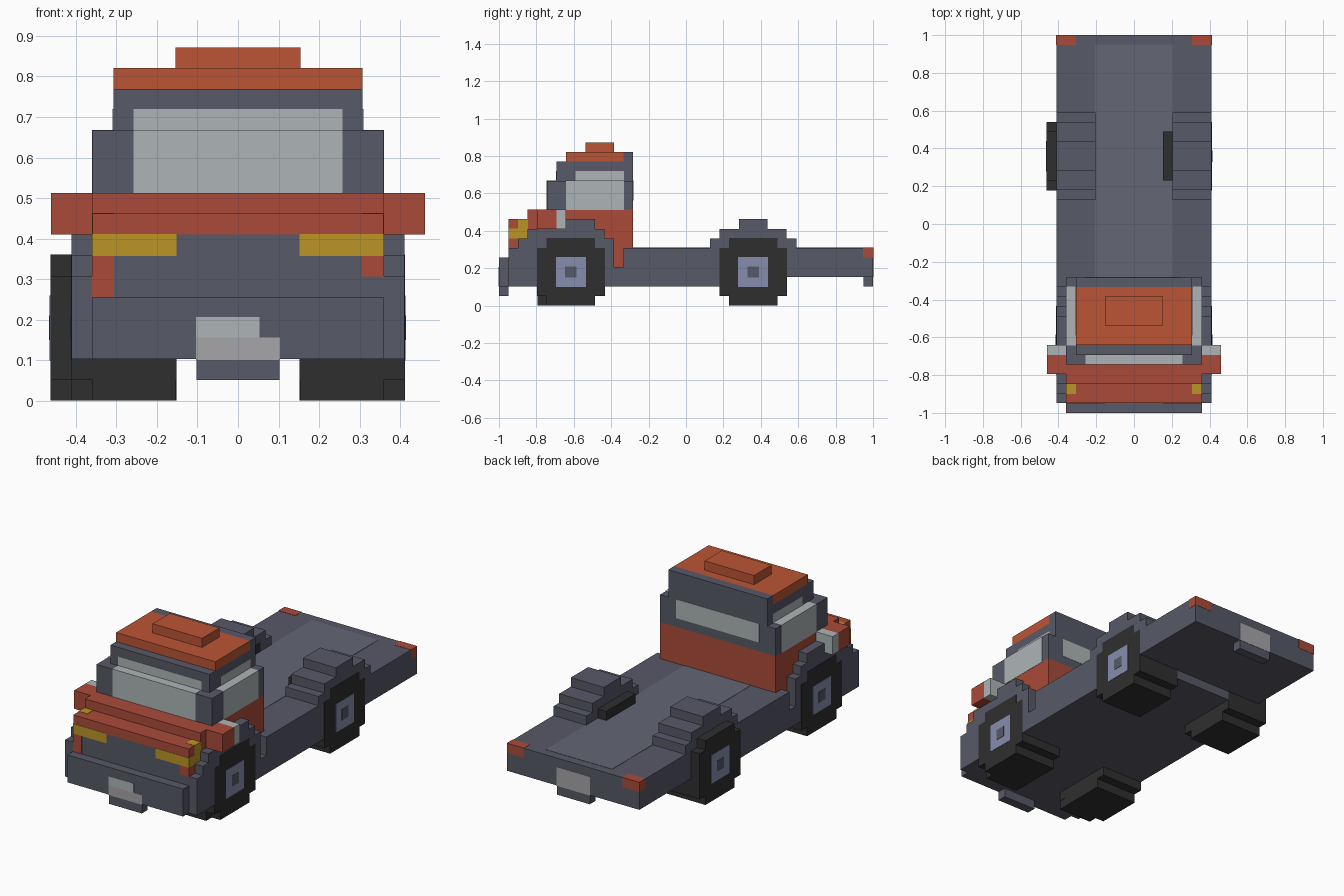
import bpy, bmesh

if "Cube" in bpy.data.objects:
    bpy.data.objects.remove(bpy.data.objects["Cube"])

U = 2 / 39          # one block of the grid
E = 0.03            # tiny overlap that lifts colour panels off the body


def mat(name, r, g, b):
    m = bpy.data.materials.new(name)
    m.diffuse_color = (r, g, b, 1)
    m.use_nodes = True
    m.node_tree.nodes["Principled BSDF"].inputs["Base Color"].default_value = m.diffuse_color
    return m


BODY = mat("slate", 0.095, 0.10, 0.135)
BED = mat("light_slate", 0.125, 0.135, 0.175)
RED = mat("red", 0.40, 0.07, 0.04)
ROOF = mat("orange_red", 0.50, 0.09, 0.035)
GLASS = mat("glass", 0.42, 0.46, 0.47)
PLATE = mat("plate", 0.38, 0.38, 0.40)
LAMP = mat("yellow", 0.50, 0.30, 0.02)
TYRE = mat("tyre", 0.028, 0.028, 0.03)
HUB = mat("hub", 0.24, 0.27, 0.42)


def solid(name, x0, x1, spans, material, lift=0.0):
    """Extrude a stepped side profile; spans are (z0, z1, y0, y1) rows in blocks."""
    right = [p for z0, z1, _, y1 in spans for p in ((y1 + lift, z0), (y1 + lift, z1))]
    left = [p for z0, z1, y0, _ in reversed(spans) for p in ((y0 - lift, z1), (y0 - lift, z0))]
    pts = right + left
    zlo, zhi = spans[0][0], spans[-1][1]
    pts = [(y, z - lift if z == zlo and lift and z > 0 else z + lift if z == zhi else z)
           for y, z in pts]
    bm = bmesh.new()
    face = bm.faces.new([bm.verts.new(((x0 - lift) * U, y * U - 1, z * U)) for y, z in pts])
    out = bmesh.ops.extrude_face_region(bm, geom=[face])
    moved = [v for v in out["geom"] if isinstance(v, bmesh.types.BMVert)]
    bmesh.ops.translate(bm, verts=moved, vec=((x1 - x0 + 2 * lift) * U, 0, 0))
    bmesh.ops.recalc_face_normals(bm, faces=bm.faces)
    me = bpy.data.meshes.new(name)
    bm.to_mesh(me)
    bm.free()
    me.materials.append(material)
    ob = bpy.data.objects.new(name, me)
    bpy.context.collection.objects.link(ob)
    return ob


def box(name, x0, x1, y0, y1, z0, z1, material, lift=0.0):
    return solid(name, x0, x1, [(z0, z1, y0, y1)], material, lift)


def pair(name, x0, x1, spans, material, lift=0.0):
    solid(name + "_right", x0, x1, spans, material, lift)
    solid(name + "_left", -x1, -x0, spans, material, lift)


# Chassis and flat bed
solid("front_chassis", -8, 8, [(2, 4, 1, 13), (4, 6, 1, 12)], BODY)
solid("bed", -8, 8, [(2, 3, 13, 30), (3, 6, 13, 39)], BODY)
box("bed_centre", -4, 4, 14, 38, 5, 6, BED, E)
pair("tail_lamp", 6, 8, [(5, 6, 38, 39)], RED, E)
box("rear_plate", -2, 2, 38, 39, 3, 5, PLATE, E)
box("rear_plate_base", -2, 2, 38, 39, 2, 3, BODY)

# Bumper and front plate
box("front_bumper", -7, 7, 0, 2, 2, 5, BODY)
box("front_plate_base", -2, 2, 0, 1, 1, 4, BODY)
box("front_plate_lower", -2, 2, 0, 0.5, 2, 3, PLATE, E)
box("front_plate_upper", -2, 1, 0, 0.5, 3, 4, GLASS, E)

# Nose, lamps and bonnet
box("grille", -7, 7, 1, 4, 5, 8, BODY)
box("bonnet_front", -7, 7, 1, 4, 8, 9, RED)
pair("headlamp", 3, 7, [(7, 8, 1, 3)], LAMP, E)
pair("lamp_top", 6, 7, [(8, 9, 2, 3)], LAMP, E)
box("indicator_right", 6, 7, 1, 2, 6, 7, RED, E)
box("indicator_left", -7, -6, 1, 2, 5, 7, RED, E)
solid("lower_cab", -7, 7, [(4, 6, 11, 14), (6, 8, 4, 14), (8, 10, 3, 14)], RED)
pair("mirror", 7, 9, [(8, 10, 4, 6)], RED)
pair("mirror_glass", 7, 9, [(8, 10, 6, 7)], GLASS)

# Upper cab with windows
box("cab_lower_frame", -7, 7, 5, 14, 10, 13, BODY)
solid("cab_upper_frame", -6, 6, [(13, 15, 6, 14), (15, 16, 13, 14)], BODY)
box("windscreen", -5, 5, 5, 6, 10, 13, GLASS, E)
box("windscreen_top", -5, 5, 6, 7, 13, 14, GLASS, E)
pair("side_window", 6, 7, [(10, 13, 7, 13)], GLASS, E)
pair("side_window_top", 5, 6, [(13, 14, 8, 13)], GLASS, E)
box("rear_window", -5, 5, 13, 14, 11, 13, GLASS, E)
box("roof", -6, 6, 7, 13, 15, 16, ROOF)
box("roof_hatch", -3, 3, 9, 12, 16, 17, ROOF)

# Stepped wheel arches
pair("front_fender", 7, 8, [(6, 7, 2, 12), (7, 8, 3, 11), (8, 9, 6, 10)], BODY)
pair("rear_fender", 4, 8, [(6, 7, 22, 31), (7, 8, 23, 30), (8, 9, 25, 28)], BODY)


# Wheels: rounded block tyre, hub and dark hub centre
def wheel(name, side, outer, y):
    def part(label, a, b, spans, m, lift):
        lo, hi = sorted((side * a, side * b))
        solid(name + label, lo, hi, spans, m, lift)
    part("_tyre", outer - 5, outer, [(0, 1, y + 1, y + 6), (1, 6, y, y + 7), (6, 7, y + 1, y + 6)], TYRE, E)
    part("_hub", outer - 1, outer, [(2, 5, y + 2, y + 5)], HUB, 2 * E)
    part("_hub_centre", outer - 1, outer, [(3, 4, y + 3, y + 4)], BODY, 3 * E)


wheel("front_right_wheel", 1, 8, 4)
wheel("front_left_wheel", -1, 8, 4)
wheel("rear_right_wheel", 1, 8, 23)
wheel("rear_left_wheel", -1, 9, 23)
pair("front_tyre_inner", 3, 7, [(0, 1, 4, 6)], TYRE)
